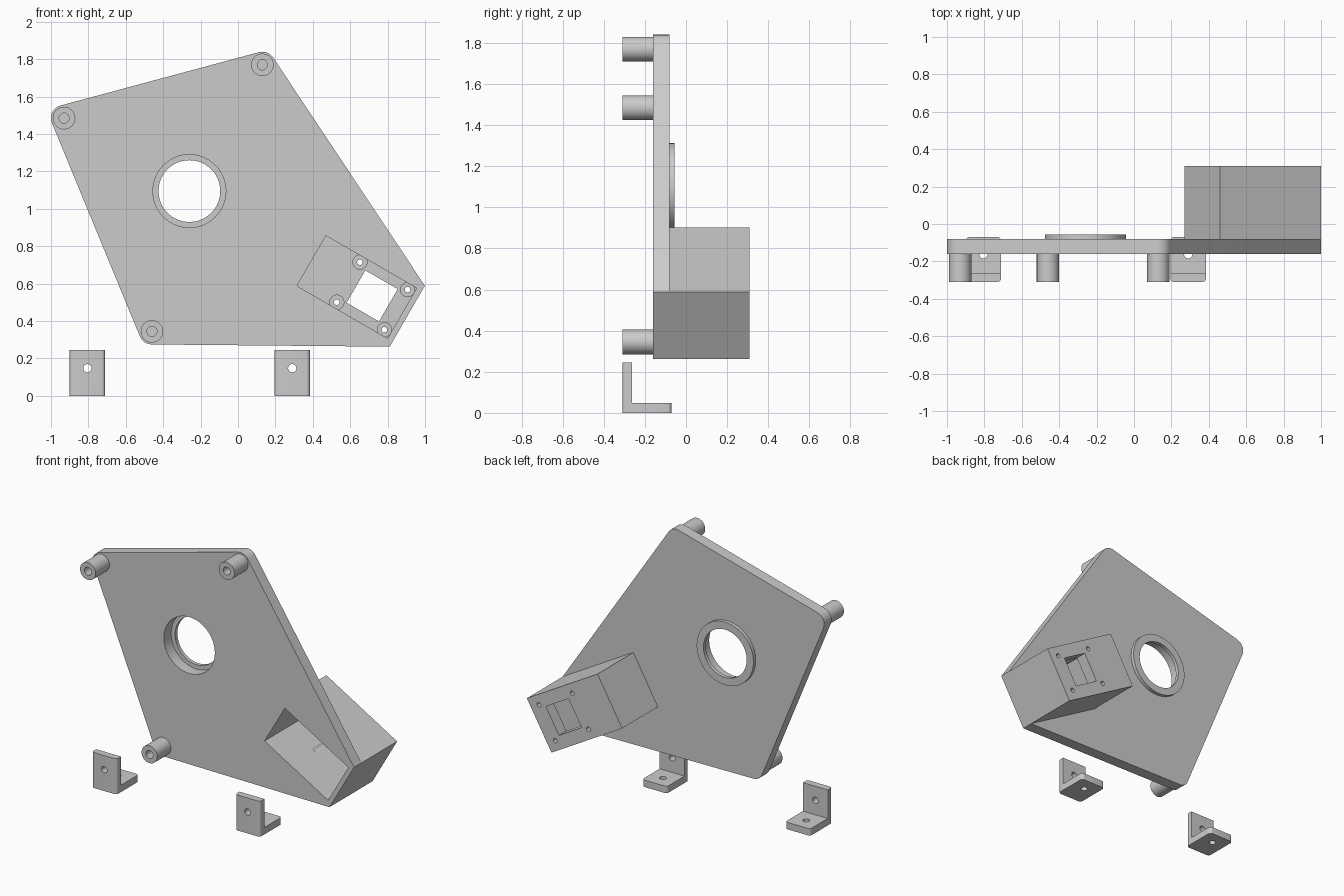
import bpy, bmesh
from math import sin, cos, tau, radians
from mathutils import Vector
from mathutils.geometry import convex_hull_2d

if "Cube" in bpy.data.objects:
    bpy.data.objects.remove(bpy.data.objects["Cube"], do_unlink=True)

grey = bpy.data.materials.new("plain grey")
grey.use_nodes = True
colour = (0.6, 0.6, 0.6, 1)
grey.diffuse_color = colour
grey.node_tree.nodes["Principled BSDF"].inputs["Base Color"].default_value = colour


def ring(c, r, n=48):
    return [Vector((c[0] + r * cos(tau * i / n), c[1] + r * sin(tau * i / n))) for i in range(n)]


def prism(name, pts, y0, y1):
    """Extrude an outline in the xz plane from y0 to y1."""
    bm = bmesh.new()
    face = bm.faces.new([bm.verts.new((p[0], y0, p[1])) for p in pts])
    ext = bmesh.ops.extrude_face_region(bm, geom=[face])
    moved = [v for v in ext["geom"] if isinstance(v, bmesh.types.BMVert)]
    bmesh.ops.translate(bm, verts=moved, vec=(0, y1 - y0, 0))
    bmesh.ops.recalc_face_normals(bm, faces=bm.faces)
    mesh = bpy.data.meshes.new(name)
    bm.to_mesh(mesh)
    bm.free()
    obj = bpy.data.objects.new(name, mesh)
    mesh.materials.append(grey)
    bpy.context.collection.objects.link(obj)
    return obj


def activate(obj):
    bpy.ops.object.select_all(action='DESELECT')
    obj.select_set(True)
    bpy.context.view_layer.objects.active = obj


def combine(obj, other, operation='DIFFERENCE'):
    other.hide_render = True
    mod = obj.modifiers.new("combine", 'BOOLEAN')
    mod.operation, mod.solver, mod.object = operation, 'EXACT', other
    activate(obj)
    bpy.ops.object.modifier_apply(modifier=mod.name)
    bpy.data.objects.remove(other, do_unlink=True)


def finish(obj):
    activate(obj)
    bpy.ops.object.shade_smooth_by_angle(angle=radians(30))


# Tilted frame of the housing
U = Vector((cos(radians(30)), -sin(radians(30))))
V = Vector((sin(radians(30)), cos(radians(30))))
HOUSING = Vector((0.635, 0.582))
WINDOW = HOUSING + U * 0.095
SIGNS = ((-1, -1), (1, -1), (1, 1), (-1, 1))


def corners(c, hu, hv):
    return [c + U * hu * a + V * hv * b for a, b in SIGNS]


# Mounting plate: hull of three rounded corners and the housing end
FRONT, BACK = -0.16, -0.08
posts = {"upper_right": (-0.93, 1.485), "upper_left": (0.13, 1.77), "lower_right": (-0.46, 0.345)}
outer = corners(HOUSING, 0.312, 0.188)
outline = outer[1:3] + [p for c in posts.values() for p in ring(c, 0.07)]
plate = prism("mounting_plate", [outline[i] for i in convex_hull_2d(outline)], FRONT, BACK)

# Housing and collar joined to the plate
combine(plate, prism("housing", outer, -0.12, 0.31), 'UNION')
EYE = (-0.26, 1.095)
combine(plate, prism("collar", ring(EYE, 0.217, 64), -0.12, -0.055), 'UNION')

# Stepped round opening
combine(plate, prism("opening", ring(EYE, 0.165, 64), -0.4, 0.4))
combine(plate, prism("recess", ring(EYE, 0.195, 64), -0.4, -0.08))

# Housing pocket, window and countersunk screw holes
FLOOR = 0.23
combine(plate, prism("pocket", corners(HOUSING, 0.28, 0.155), -0.4, FLOOR))
combine(plate, prism("window", corners(WINDOW, 0.1, 0.1), 0.1, 0.4))
for p in corners(WINDOW, 0.147, 0.124):
    combine(plate, prism("screw_hole", ring(p, 0.015, 24), 0.1, 0.4))
    combine(plate, prism("screw_seat", ring(p, 0.038, 32), 0.1, FLOOR + 0.03))
finish(plate)

# Hollow standoffs
for side, c in posts.items():
    post = prism(side + "_standoff", ring(c, 0.06), -0.31, FRONT + 0.01)
    combine(post, prism("bore", ring(c, 0.027, 32), -0.4, FRONT))
    finish(post)


# Angle brackets with rounded upright edges
def bracket(name, x):
    half, y0, y1, top, thick = 0.095, -0.31, -0.07, 0.245, 0.048
    obj = prism(name, [(x - half, 0), (x + half, 0), (x + half, top), (x - half, top)], y0, y1)
    bm = bmesh.new()
    bm.from_mesh(obj.data)
    upright = [e for e in bm.edges if abs(e.verts[0].co.z - e.verts[1].co.z) > 0.1]
    bmesh.ops.bevel(bm, geom=upright, offset=0.02, segments=5, profile=0.5, affect='EDGES')
    bm.to_mesh(obj.data)
    bm.free()
    combine(obj, prism("inner", [(x - 0.2, thick), (x + 0.2, thick), (x + 0.2, 0.4), (x - 0.2, 0.4)],
                       y0 + thick, 0.2))
    combine(obj, prism("wall_hole", ring((x, 0.148), 0.022, 32), -0.4, -0.2))
    hole = prism("foot_hole", ring((0, 0), 0.022, 32), -0.1, 0.1)
    hole.rotation_euler.x = radians(90)
    hole.location = (x, -0.162, 0.02)
    bpy.context.view_layer.update()
    combine(obj, hole)
    finish(obj)


bracket("right_bracket", -0.805)
bracket("left_bracket", 0.29)
